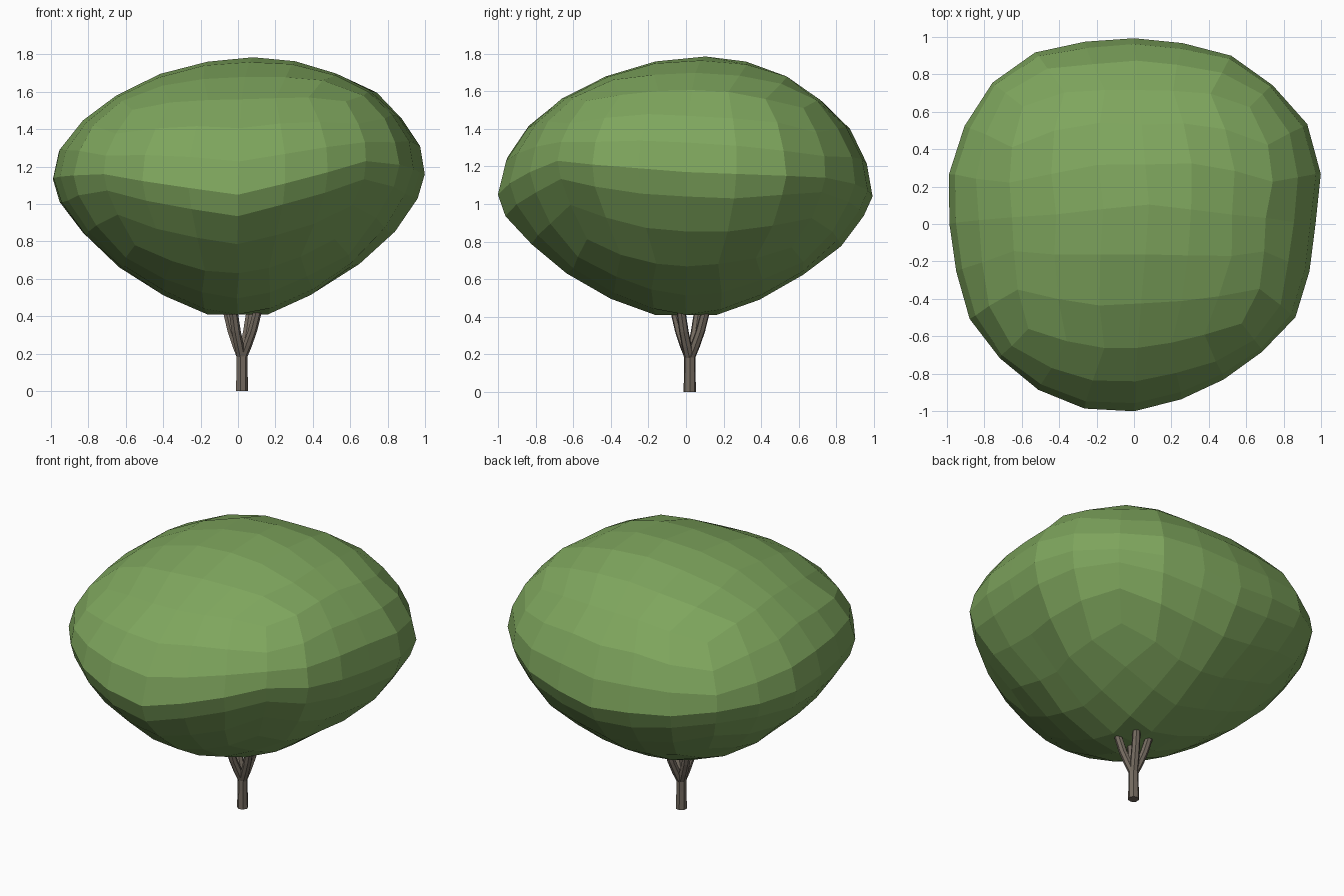
import bpy, bmesh, math, random
from mathutils import Vector

if "Cube" in bpy.data.objects:
    bpy.data.objects.remove(bpy.data.objects["Cube"])

random.seed(4)


def material(name, color):
    m = bpy.data.materials.new(name)
    m.diffuse_color = (*color, 1)
    m.use_nodes = True
    m.node_tree.nodes["Principled BSDF"].inputs["Base Color"].default_value = m.diffuse_color
    return m


def add_object(name, bm, mat):
    bmesh.ops.recalc_face_normals(bm, faces=bm.faces)
    me = bpy.data.meshes.new(name)
    bm.to_mesh(me)
    bm.free()
    me.materials.append(mat)
    ob = bpy.data.objects.new(name, me)
    bpy.context.collection.objects.link(ob)
    return ob


leaf = material("leaf_green", (0.21, 0.38, 0.11))
bark = material("bark_brown", (0.18, 0.15, 0.12))

# Canopy: widest outline seen from above, and height of its rim every 45 degrees
OUTLINE = [(1.0, .28), (.91, .59), (.71, .77), (.49, .92), (.1, 1.0), (-.33, .97),
           (-.63, .89), (-.79, .72), (-.92, .5), (-1.0, .23), (-.98, -.12),
           (-.9, -.48), (-.7, -.74), (-.43, -.95), (-.16, -1.01), (.02, -1.0), (.2, -.96),
           (.43, -.86), (.62, -.75), (.91, -.45), (.96, -.1)]
RIM = [1.17, 1.14, 1.04, 1.12, 1.14, 1.16, 1.05, 1.23]
TOP, BOTTOM = 1.785, 0.41
N = 6


def outline_radius(a):
    # distance from the centre to the outline polygon along angle a
    dx, dy = math.cos(a), math.sin(a)
    best = 0
    for (x0, y0), (x1, y1) in zip(OUTLINE, OUTLINE[1:] + OUTLINE[:1]):
        ex, ey = x1 - x0, y1 - y0
        den = dx * ey - dy * ex
        if abs(den) < 1e-9:
            continue
        t = (x0 * ey - y0 * ex) / den
        s = (x0 * dy - y0 * dx) / den
        if t > 0 and -1e-6 <= s <= 1 + 1e-6:
            best = max(best, t)
    return best


def rim_height(a):
    f = (a / (math.pi / 4)) % 8
    i = int(f)
    return RIM[i % 8] * (1 - f + i) + RIM[(i + 1) % 8] * (f - i)


bm = bmesh.new()
bmesh.ops.create_cube(bm, size=2)
bmesh.ops.subdivide_edges(bm, edges=bm.edges[:], cuts=N - 1, use_grid_fill=True)
for v in bm.verts:
    # even spacing of the cube grid on a sphere, then shape by profile
    d = Vector([math.tan(c * math.pi / 4) for c in v.co]).normalized()
    a = math.atan2(d.y, d.x)
    flat = math.hypot(d.x, d.y)
    up = d.z >= -1e-4
    p = 1.9 + 0.07 * math.cos(a) if up else 1.5
    r = flat ** (2 / p)
    h = abs(d.z) ** (2 / p)
    if flat < 1e-4:
        r, h = 0, 1
    if not up:
        h = min(1, h * 1.05)
    R, zr = outline_radius(a), rim_height(a)
    lean = 0.08 * (1 - r) if up else 0
    z = zr + h * ((TOP if up else BOTTOM) - zr)
    wob = 0.006 if 0.1 < h < 0.9 else 0
    v.co = (R * r * math.cos(a) + lean + random.uniform(-wob, wob),
            R * r * math.sin(a) + 1.3 * lean + random.uniform(-wob, wob),
            z + random.uniform(-wob, wob))
add_object("canopy", bm, leaf)


def tube(name, path, radii, sides=7):
    # rings of vertices stacked along a mostly vertical path
    bm = bmesh.new()
    rings = []
    for (x, y, z), r in zip(path, radii):
        rings.append([bm.verts.new((x + r * math.cos(2 * math.pi * k / sides),
                                    y + r * math.sin(2 * math.pi * k / sides), z))
                      for k in range(sides)])
    for lo, hi in zip(rings, rings[1:]):
        for k in range(sides):
            j = (k + 1) % sides
            bm.faces.new((lo[k], lo[j], hi[j], hi[k]))
    bm.faces.new(rings[0])
    bm.faces.new(rings[-1])
    return add_object(name, bm, bark)


# Trunk
C = 0.02
tube("trunk", [(C, C, 0), (C, C, .12), (C, C, .23)], [.034, .031, .031], 7)

# Branches fanning out into the canopy
for i, (ex, ey) in enumerate([(.07, .11), (-.065, .07), (-.03, -.065), (.11, -.03)]):
    steps = [(0.0, .17), (.3, .24), (.62, .32), (.85, .40), (1.0, .45)]
    tube(f"branch_{i + 1}",
         [(C + (ex - C) * t, C + (ey - C) * t, z) for t, z in steps],
         [.025, .027, .026, .025, .023])
